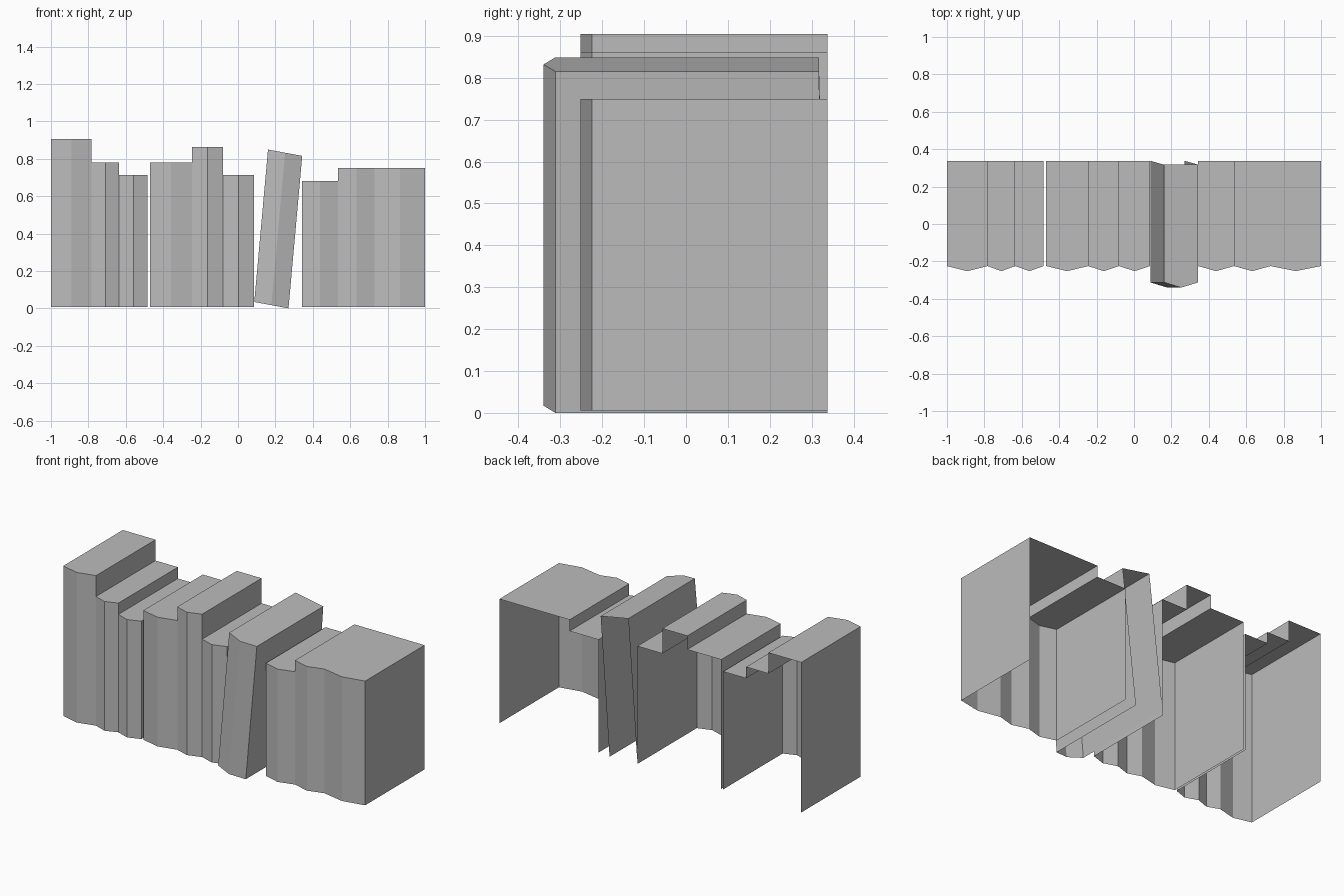
import bpy
import bmesh
from mathutils import Matrix

if "Cube" in bpy.data.objects:
    bpy.data.objects.remove(bpy.data.objects["Cube"], do_unlink=True)

grey = bpy.data.materials.new("plain_grey")
grey.use_nodes = True
grey.diffuse_color = (0.5, 0.5, 0.5, 1)
grey.node_tree.nodes["Principled BSDF"].inputs["Base Color"].default_value = (0.5, 0.5, 0.5, 1)

FRONT, PEAK, BACK, FLOOR = -0.225, -0.252, 0.338, 0.006


def make_book(name, x0, x1, top, left_from, right_from, base=FLOOR,
              front=FRONT, peak=PEAK, back_top=BACK, matrix=None):
    """Hollow book shell: ridged spine, top and the exposed part of each cover."""
    bm = bmesh.new()
    mid = (x0 + x1) / 2

    def face(*points):
        bm.faces.new([bm.verts.new(p) for p in points])

    # Spine halves
    for (xa, ya), (xb, yb) in (((x0, front), (mid, peak)), ((mid, peak), (x1, front))):
        face((xa, ya, base), (xb, yb, base), (xb, yb, top), (xa, ya, top))
    # Top
    face((x0, front, top), (mid, peak, top), (x1, front, top),
         (x1, back_top, top), (x0, back_top, top))
    # Covers, only above a lower neighbour
    for x, low, flip in ((x0, left_from, True), (x1, right_from, False)):
        if low < top:
            loop = [(x, front, low), (x, BACK, low), (x, back_top, top), (x, front, top)]
            face(*(reversed(loop) if flip else loop))

    bmesh.ops.remove_doubles(bm, verts=bm.verts, dist=0.0005)
    if matrix:
        bm.transform(matrix)
    mesh = bpy.data.meshes.new(name)
    bm.to_mesh(mesh)
    bm.free()
    mesh.materials.append(grey)
    bpy.context.collection.objects.link(bpy.data.objects.new(name, mesh))


# Upright groups: start x, then (end x, height) of each book
groups = {
    "right_group": (-1.0, [(-0.783, 0.905), (-0.635, 0.78), (-0.483, 0.712)]),
    "middle_group": (-0.47, [(-0.245, 0.78), (-0.08, 0.862), (0.086, 0.712)]),
    "left_group": (0.343, [(0.535, 0.682), (0.73, 0.75), (1.0, 0.75)]),
}
for group, (start, books) in groups.items():
    heights = [FLOOR] + [h for _, h in books] + [FLOOR]
    for i, (end, height) in enumerate(books):
        make_book(f"{group}_book_{i + 1}", start, end, height, heights[i], heights[i + 2])
        start = end

# Leaning book, pulled forward and skewed against its neighbours
lean = Matrix(((1, 0, 0.09, 0.087),
               (0, 1, 0, 0),
               (-0.185, 0, 1, 0.034),
               (0, 0, 0, 1)))
make_book("leaning_book", 0, 0.183, 0.815, 0, 0, base=0,
          front=-0.312, peak=-0.34, back_top=0.317, matrix=lean)
